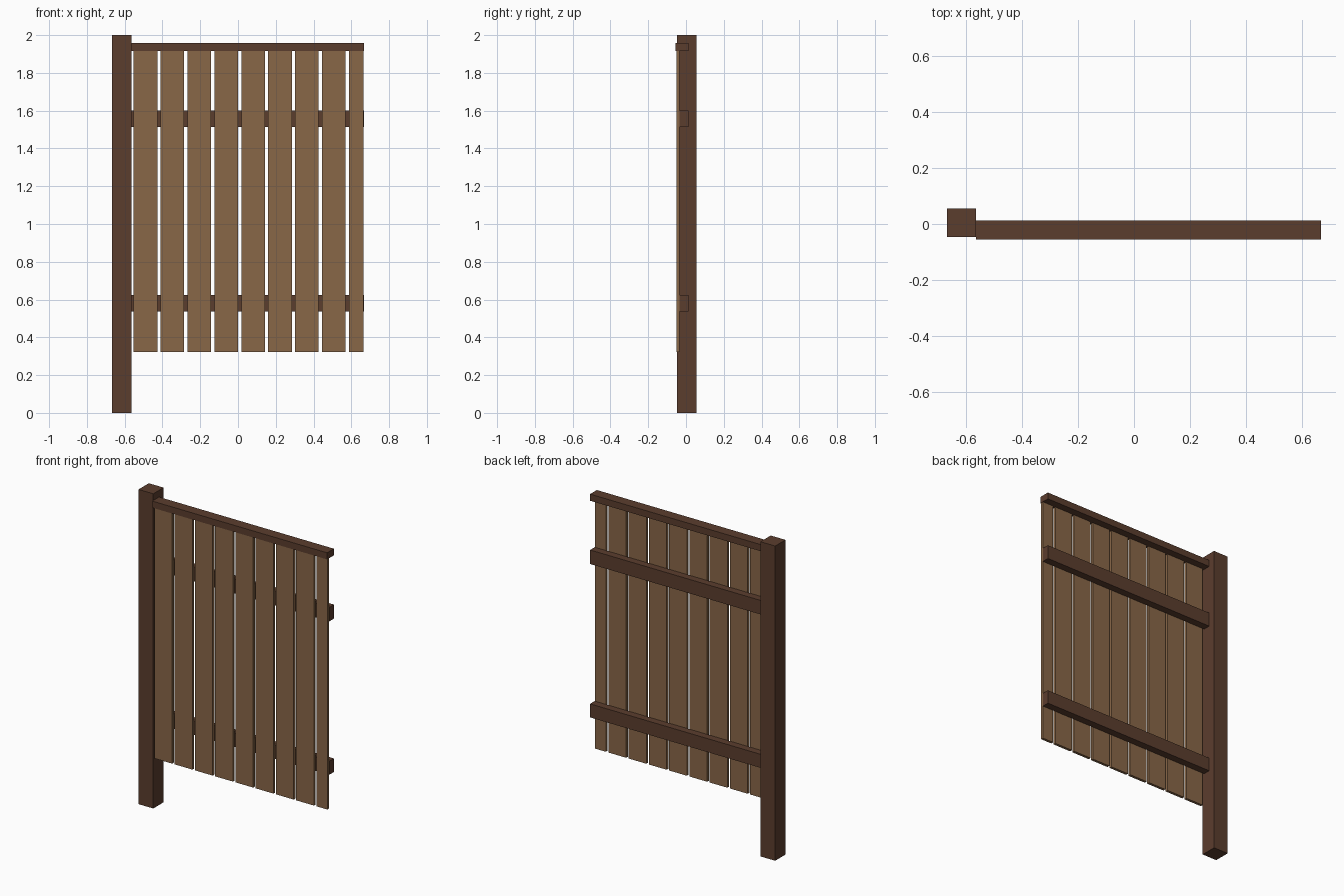
import bpy

cube = bpy.data.objects.get("Cube")
if cube:
    bpy.data.objects.remove(cube, do_unlink=True)


def make_material(name, rgb):
    mat = bpy.data.materials.new(name)
    mat.use_nodes = True
    color = (*rgb, 1.0)
    mat.diffuse_color = color
    mat.node_tree.nodes["Principled BSDF"].inputs["Base Color"].default_value = color
    return mat


def box(name, x, y, z, mat):
    """Box from (min, max) ranges on each axis."""
    bpy.ops.mesh.primitive_cube_add(size=1)
    obj = bpy.context.object
    obj.name = name
    obj.location = [(a + b) / 2 for a, b in (x, y, z)]
    obj.scale = [b - a for a, b in (x, y, z)]
    bpy.ops.object.transform_apply(location=False, rotation=False, scale=True)
    obj.data.materials.append(mat)
    return obj


dark_wood = make_material("dark brown wood", (0.105, 0.047, 0.027))
light_wood = make_material("light brown wood", (0.25, 0.135, 0.064))

LEFT, INNER, RIGHT = -0.666, -0.563, 0.666

# Post
box("post", (LEFT, INNER), (-0.047, 0.056), (0, 2), dark_wood)

# Top cap and the two back rails
box("top_cap", (INNER, RIGHT), (-0.056, 0.012), (1.915, 1.957), dark_wood)
box("upper_rail", (INNER, RIGHT), (-0.034, 0.012), (1.513, 1.602), dark_wood)
box("lower_rail", (INNER, RIGHT), (-0.034, 0.012), (0.538, 0.624), dark_wood)

# Evenly spaced boards, the last one trimmed at the open end
PITCH, WIDTH = 0.1424, 0.125
for i in range(9):
    x = -0.552 + i * PITCH
    box(f"board_{i + 1}", (x, min(x + WIDTH, RIGHT - 0.002)),
        (-0.051, -0.034), (0.323, 1.915), light_wood)
